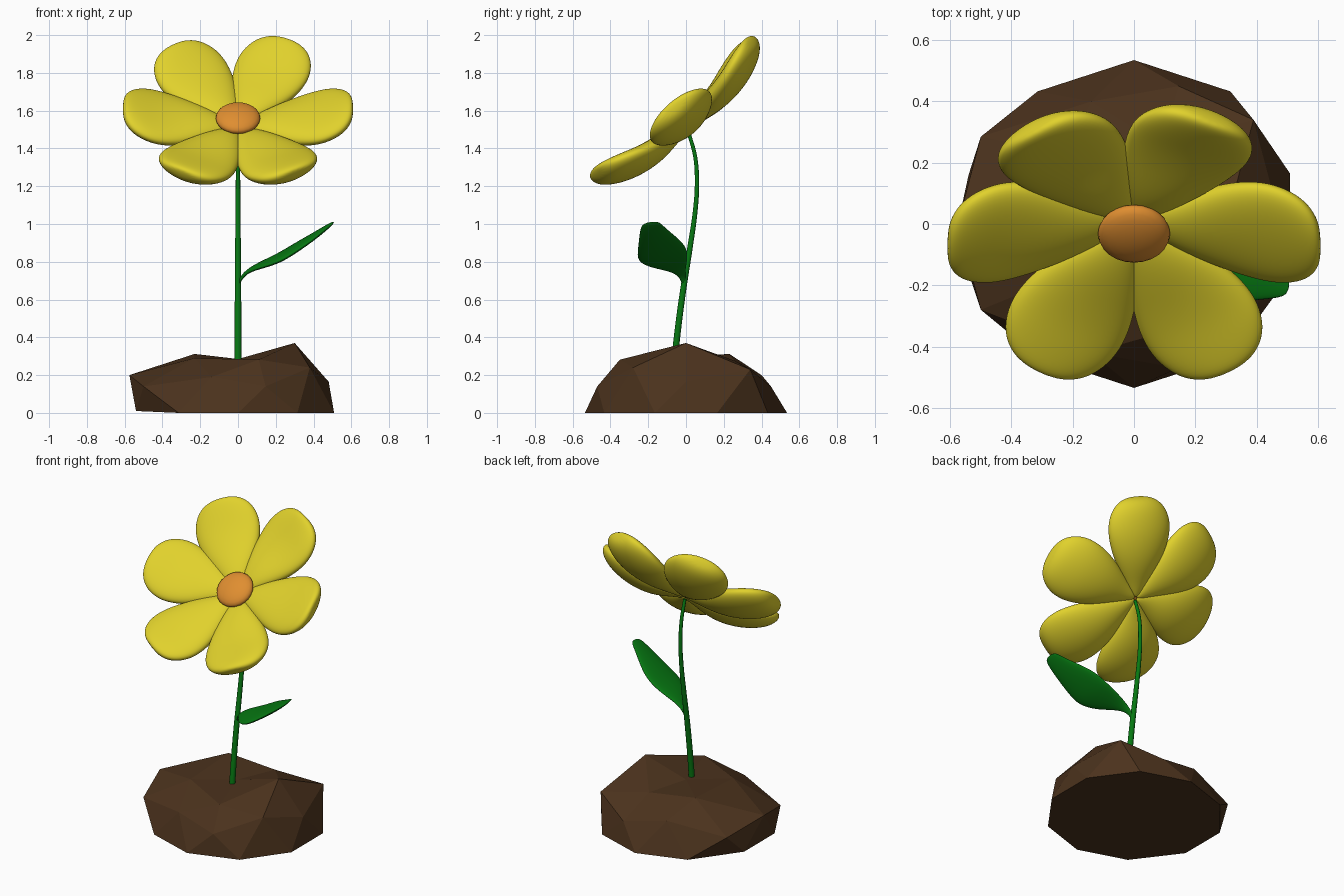
import bpy, bmesh, math
from mathutils import Vector, Matrix

if "Cube" in bpy.data.objects:
    bpy.data.objects.remove(bpy.data.objects["Cube"])


def material(name, rgb):
    m = bpy.data.materials.new(name)
    m.diffuse_color = (*rgb, 1)
    m.use_nodes = True
    m.node_tree.nodes["Principled BSDF"].inputs["Base Color"].default_value = m.diffuse_color
    return m


YELLOW = material("petal_yellow", (0.75, 0.64, 0.025))
ORANGE = material("centre_orange", (0.74, 0.27, 0.03))
GREEN = material("green", (0.002, 0.19, 0.006))
BROWN = material("soil_brown", (0.07, 0.032, 0.012))


def finish(name, bm, mat, smooth=True, subsurf=0):
    bmesh.ops.recalc_face_normals(bm, faces=bm.faces)
    for f in bm.faces:
        f.smooth = smooth
    me = bpy.data.meshes.new(name)
    bm.to_mesh(me)
    bm.free()
    me.materials.append(mat)
    ob = bpy.data.objects.new(name, me)
    bpy.context.collection.objects.link(ob)
    if subsurf:
        ob.modifiers.new("Smooth", "SUBSURF").levels = subsurf
        ob.modifiers["Smooth"].render_levels = subsurf
    return ob


def loft(bm, rings):
    loops = [[bm.verts.new(p) for p in ring] for ring in rings]
    n = len(loops[0])
    for a, b in zip(loops, loops[1:]):
        for i in range(n):
            j = (i + 1) % n
            bm.faces.new((a[i], a[j], b[j], b[i]))
    bm.faces.new(loops[0])
    bm.faces.new(loops[-1])


# Soil mound: faceted half icosphere with a few corners pulled about
R = 0.535
bm = bmesh.new()
bmesh.ops.create_icosphere(bm, subdivisions=2, radius=R)
bmesh.ops.delete(bm, geom=[v for v in bm.verts if v.co.z < -0.01], context="VERTS")
moves = [  # unit-sphere corner (x, y) -> new position
    ((0, 0), (0, 0, 0.285)), ((0.526, 0), (0.30, 0, 0.37)), ((0.894, 0), (0.48, 0, 0.165)),
    ((-0.851, 0), (-0.575, 0, 0.2)),
    ((-0.425, 0.309), (-0.23, 0.23, 0.312)), ((-0.425, -0.309), (-0.23, -0.17, 0.29)),
    ((0.162, 0.5), (0.09, 0.26, 0.275)), ((0.162, -0.5), (0.11, -0.35, 0.282)),
    ((0.688, 0.5), (0.39, 0.34, 0.23)), ((0.688, -0.5), (0.38, -0.28, 0.24)),
    ((-0.263, 0.809), (-0.14, 0.40, 0.20)), ((-0.263, -0.809), (-0.14, -0.42, 0.19)),
    ((0.276, 0.851), (0.146, 0.45, 0.14)), ((0.276, -0.851), (0.146, -0.47, 0.14)),
    ((-0.724, 0.526), (-0.50, 0.285, 0.14)), ((-0.724, -0.526), (-0.50, -0.28, 0.14)),
    ((-0.951, 0.309), (-0.54, 0.16, 0.01)), ((-0.951, -0.309), (-0.54, -0.16, 0.01)),
]
pairs = [(min(bm.verts, key=lambda v: (v.co.xy / R - Vector(k)).length), p) for k, p in moves]
for v, p in pairs:
    v.co = p
bmesh.ops.holes_fill(bm, edges=[e for e in bm.edges if e.is_boundary], sides=0)
finish("soil_mound", bm, BROWN, smooth=False)

# Stem: tapered curve bending toward the head
path = [(-0.065, 0.22, 0.019), (-0.05, 0.38, 0.018), (-0.015, 0.65, 0.017), (0.022, 0.88, 0.015),
        (0.05, 1.08, 0.013), (0.058, 1.22, 0.012), (0.048, 1.36, 0.011), (0.012, 1.49, 0.01)]
cu = bpy.data.curves.new("stem", "CURVE")
cu.dimensions = "3D"
cu.bevel_depth = 1.0
cu.bevel_resolution = 3
cu.use_fill_caps = True
sp = cu.splines.new("BEZIER")
sp.resolution_u = 5
sp.bezier_points.add(len(path) - 1)
for bp, (y, z, r) in zip(sp.bezier_points, path):
    bp.co = (0, y, z)
    bp.radius = r
    bp.handle_left_type = bp.handle_right_type = "AUTO"
cu.materials.append(GREEN)
bpy.context.collection.objects.link(bpy.data.objects.new("stem", cu))

# Leaf: sections of x, z, front edge y, back edge y, half thickness
sections = [(0.0, 0.67, -0.02, 0.0, 0.008), (0.015, 0.715, -0.03, 0.0, 0.009),
            (0.055, 0.755, -0.075, 0.0, 0.01), (0.13, 0.785, -0.20, 0.015, 0.016),
            (0.22, 0.82, -0.27, 0.022, 0.02), (0.30, 0.87, -0.27, 0.01, 0.02),
            (0.38, 0.92, -0.26, -0.045, 0.017), (0.46, 0.975, -0.25, -0.11, 0.012),
            (0.51, 1.012, -0.235, -0.14, 0.004)]
bm = bmesh.new()
rings = []
for x, z, y0, y1, t in sections:
    c, w = (y0 + y1) / 2, (y1 - y0) / 2
    rings.append([(x - t * 0.5 * math.sin(a), c + w * math.cos(a),
                   z + t * math.sin(a) + 0.14 * w * math.cos(a))
                  for a in (math.tau * i / 8 for i in range(8))])
loft(bm, rings)
finish("leaf", bm, GREEN, subsurf=2)

# Flower head frame, tilted toward the front
head = Matrix.Translation((0, 0.02, 1.5)) @ Matrix.Rotation(math.radians(40.5), 4, "X")

# Petals: puffy, dished sections of distance, height, half width, half thickness
profile = [(0.005, 0.01, 0.014, 0.012), (0.1, 0.03, 0.076, 0.042), (0.2, 0.033, 0.136, 0.062),
           (0.3, 0.038, 0.184, 0.07), (0.4, 0.055, 0.211, 0.072), (0.48, 0.08, 0.209, 0.071),
           (0.55, 0.108, 0.177, 0.064), (0.592, 0.13, 0.125, 0.05), (0.61, 0.142, 0.06, 0.025)]
for k, deg in enumerate((1, 65, 124, 179, 240, 300)):
    bm = bmesh.new()
    loft(bm, [[(r, w * math.cos(a), h + t * math.sin(a) + 0.4 * (w * math.cos(a)) ** 2)
               for a in (math.tau * i / 14 for i in range(14))] for r, h, w, t in profile])
    ob = finish(f"petal_{k + 1}", bm, YELLOW, subsurf=2)
    ob.matrix_world = head @ Matrix.Rotation(math.radians(deg), 4, "Z")

# Flower centre: flattened ball
bm = bmesh.new()
bmesh.ops.create_uvsphere(bm, u_segments=24, v_segments=12, radius=1)
bmesh.ops.scale(bm, verts=bm.verts, vec=(0.118, 0.118, 0.045))
finish("flower_centre", bm, ORANGE).matrix_world = head @ Matrix.Translation((0, 0, 0.08))
